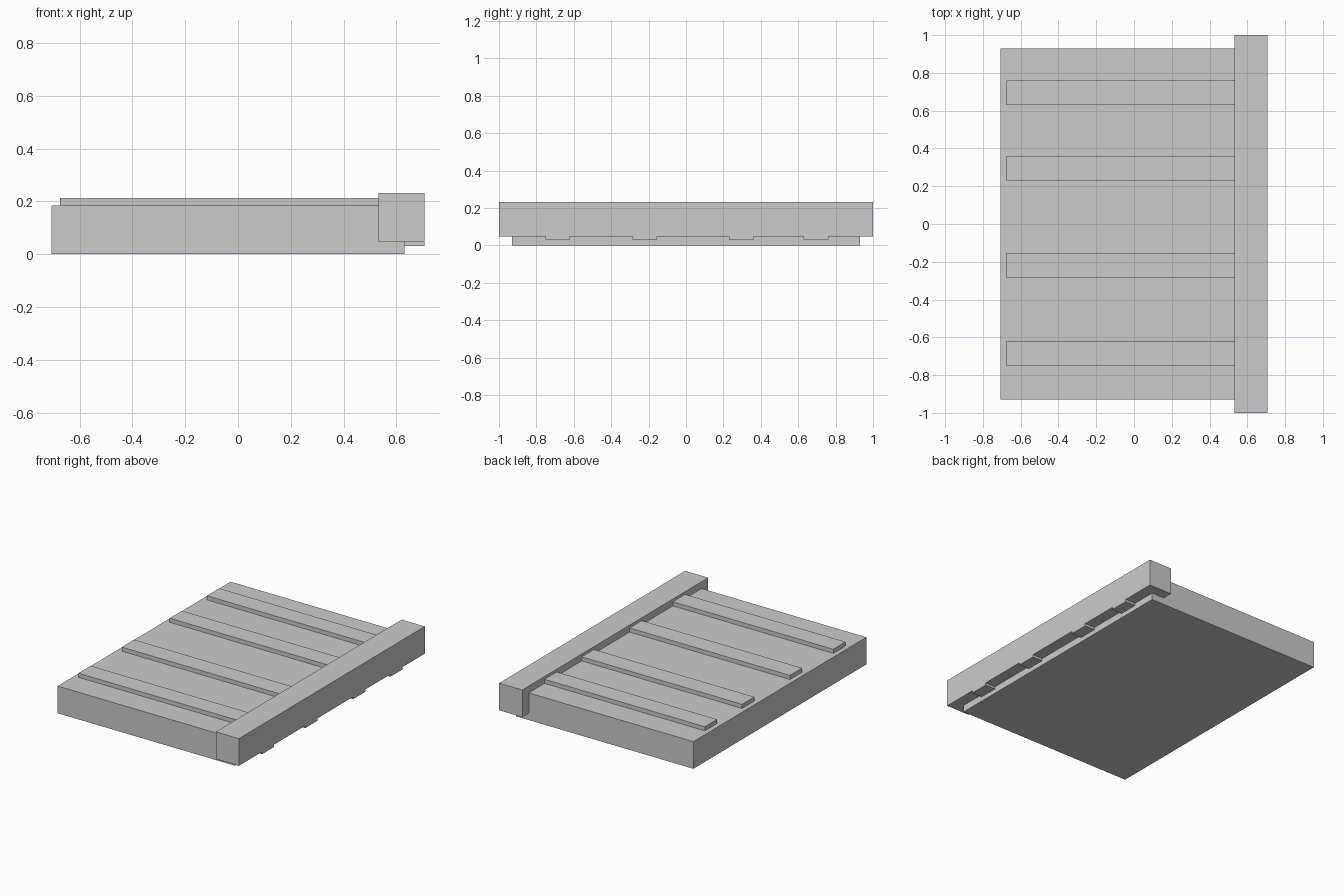
import bpy
import bmesh
from mathutils import Matrix, Vector

if "Cube" in bpy.data.objects:
    bpy.data.objects.remove(bpy.data.objects["Cube"])


def box(name, lo, hi):
    lo, hi = Vector(lo), Vector(hi)
    mesh = bpy.data.meshes.new(name)
    bm = bmesh.new()
    bmesh.ops.create_cube(bm, size=1.0, matrix=Matrix.Translation((lo + hi) / 2)
                          @ Matrix.Diagonal((*(hi - lo), 1.0)))
    bm.to_mesh(mesh)
    bm.free()
    obj = bpy.data.objects.new(name, mesh)
    bpy.context.collection.objects.link(obj)
    return obj


# Main slab
box("base_slab", (-0.707, -0.93, 0), (0.63, 0.93, 0.185))

# Long rail across one end, overhanging the slab
box("end_rail", (0.533, -1, 0.047), (0.707, 1, 0.232))

# Battens through the slab, flush with the rail's outer face
for i, y in enumerate((-0.686, -0.22, 0.295, 0.695)):
    box(f"batten_{i + 1}", (-0.675, y - 0.066, 0.031), (0.707, y + 0.066, 0.213))
